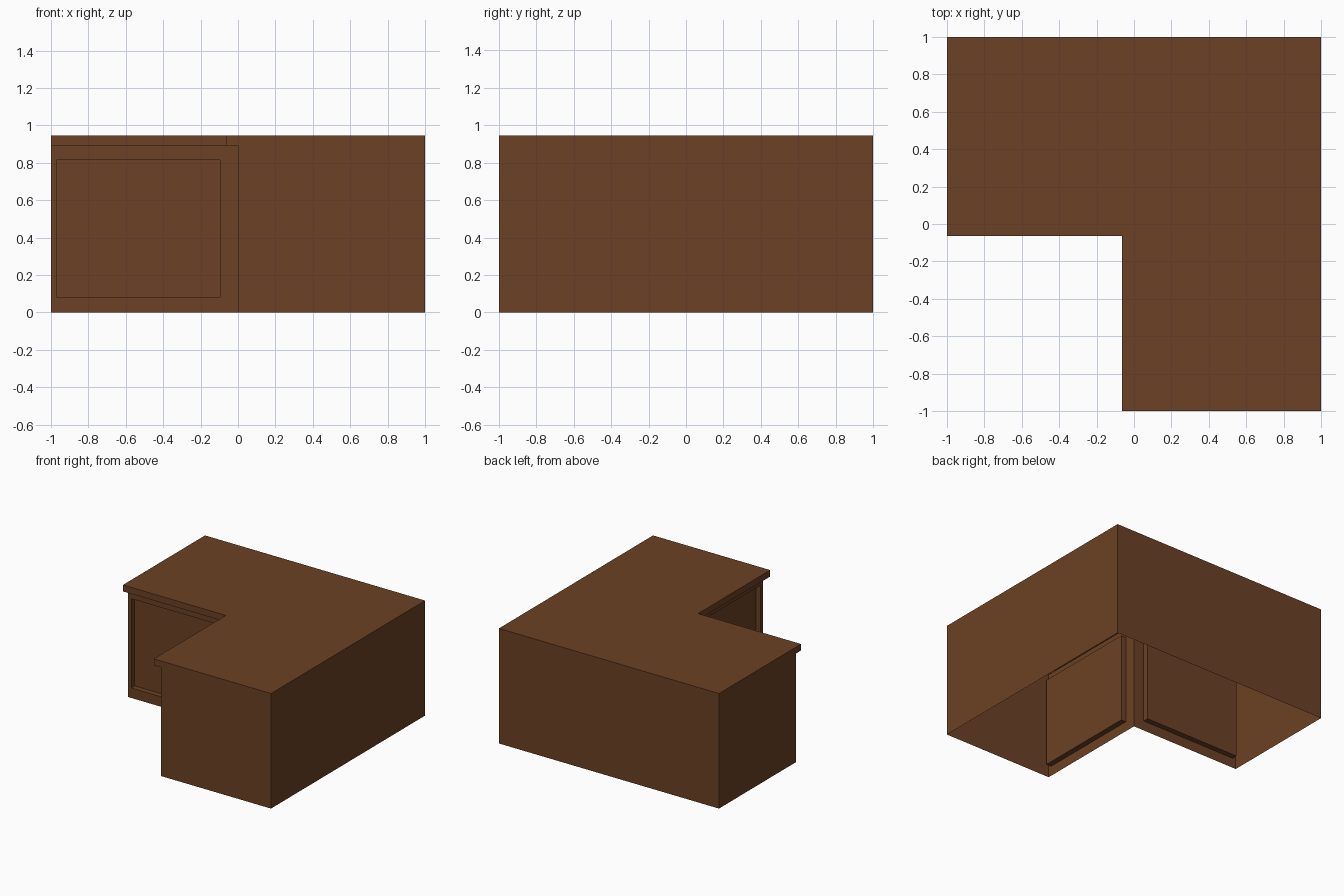
import bpy, bmesh

if "Cube" in bpy.data.objects:
    bpy.data.objects.remove(bpy.data.objects["Cube"])

H, LIP, OV = 0.945, 0.892, -0.065   # total height, underside of top, overhang edge
DEPTH = 0.045                       # door panel recess

wood = bpy.data.materials.new("dark brown wood")
wood.diffuse_color = (0.15, 0.053, 0.018, 1)
wood.use_nodes = True
wood.node_tree.nodes["Principled BSDF"].inputs["Base Color"].default_value = wood.diffuse_color


def build(name, faces, extra=()):
    """Make each face and its twin mirrored across the diagonal x = y."""
    bm = bmesh.new()
    twins = [[(y, x, z) for x, y, z in reversed(f)] for f in faces]
    for f in list(faces) + twins + list(extra):
        bm.faces.new([bm.verts.new(p) for p in f])
    bmesh.ops.remove_doubles(bm, verts=bm.verts, dist=1e-5)
    me = bpy.data.meshes.new(name)
    bm.to_mesh(me)
    bm.free()
    me.materials.append(wood)
    ob = bpy.data.objects.new(name, me)
    bpy.context.collection.objects.link(ob)
    return ob


def rect(x0, x1, z0, z1, y):
    return [(x0, y, z0), (x1, y, z0), (x1, y, z1), (x0, y, z1)]


def ring(a, b):
    """Quads joining two four-point loops."""
    return [[a[i], a[(i + 1) % 4], b[(i + 1) % 4], b[i]] for i in range(4)]


# Outer walls and wing ends, open underneath
back = [(1, 1, 0), (-1, 1, 0), (-1, 1, H), (1, 1, H)]
end = [(-1, y, z) for y, z in
       [(1, 0), (0, 0), (0, LIP), (OV, LIP), (OV, H), (1, H)]]
build("outer_walls", [back, end])

# L-shaped worktop with an overhanging lip on the inner sides
lip_front = rect(-1, OV, LIP, H, OV)
lip_under = [(-1, 0, LIP), (0, 0, LIP), (OV, OV, LIP), (-1, OV, LIP)]
top = [(x, y, H) for x, y in
       [(-1, 1), (-1, OV), (OV, OV), (OV, -1), (1, -1), (1, 1)]]
build("worktop", [lip_front, lip_under], [top])

# Inner fronts: frame, recess sides and sunken panel
outer = rect(-1, 0, 0, LIP, 0)
inner = rect(-0.97, -0.095, 0.082, 0.815, 0)
sunk = rect(-0.97, -0.095, 0.082, 0.815, DEPTH)
build("panelled_fronts", ring(outer, inner) + ring(inner, sunk) + [sunk])
